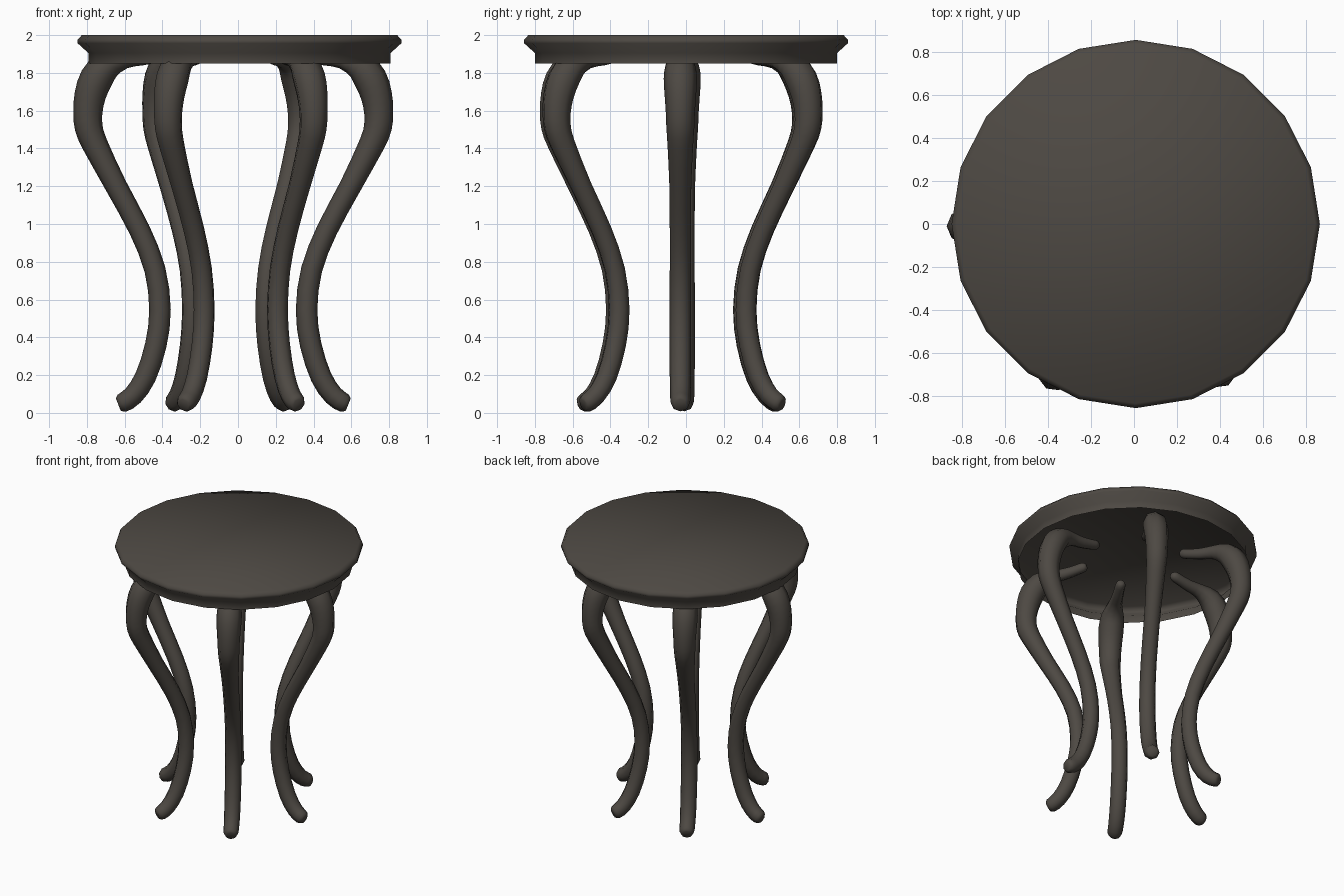
import bpy, bmesh, math
from mathutils import Vector

if "Cube" in bpy.data.objects:
    bpy.data.objects.remove(bpy.data.objects["Cube"])

wood = bpy.data.materials.new("dark wood")
wood.diffuse_color = (0.075, 0.066, 0.056, 1)
wood.use_nodes = True
wood.node_tree.nodes["Principled BSDF"].inputs["Base Color"].default_value = wood.diffuse_color


def loft(rings, name, angle, cap_start=True):
    """Skin a list of point rings, cap the ends and smooth the result."""
    bm = bmesh.new()
    loops = [[bm.verts.new(p) for p in ring] for ring in rings]
    n = len(loops[0])
    for a, b in zip(loops, loops[1:]):
        for i in range(n):
            j = (i + 1) % n
            bm.faces.new((a[i], a[j], b[j], b[i]))
    if cap_start:
        bm.faces.new(loops[0][::-1])
    bm.faces.new(loops[-1])
    if cap_start:
        bmesh.ops.recalc_face_normals(bm, faces=bm.faces)
    me = bpy.data.meshes.new(name)
    bm.to_mesh(me)
    bm.free()
    ob = bpy.data.objects.new(name, me)
    bpy.context.collection.objects.link(ob)
    me.materials.append(wood)
    bpy.context.view_layer.objects.active = ob
    ob.select_set(True)
    bpy.ops.object.shade_smooth_by_angle(angle=math.radians(angle))
    ob.select_set(False)


# Round top: 20 sides with a moulded edge, hollow underneath (radius, height)
edge = [(0.80, 1.85), (0.80, 1.905), (0.857, 1.957), (0.857, 1.975), (0.835, 2.0)]
top_rings = [[(0.008 + r * math.cos(k * math.pi / 10), r * math.sin(k * math.pi / 10), z)
              for k in range(20)] for r, z in edge]
loft(top_rings, "table_top", 75, cap_start=False)

# Leg centre line from inner tail down to the foot (distance out, height, thickness radius)
path = [(0.325, 1.912, 0.018), (0.345, 1.908, 0.034), (0.40, 1.895, 0.037), (0.48, 1.881, 0.041),
        (0.57, 1.874, 0.05), (0.665, 1.842, 0.078), (0.725, 1.77, 0.088), (0.758, 1.68, 0.083),
        (0.77, 1.59, 0.077), (0.765, 1.51, 0.074), (0.732, 1.42, 0.068), (0.62, 1.2, 0.058),
        (0.497, 0.97, 0.056), (0.415, 0.76, 0.056), (0.388, 0.546, 0.057), (0.41, 0.36, 0.057),
        (0.465, 0.19, 0.056), (0.53, 0.092, 0.054), (0.588, 0.052, 0.05), (0.608, 0.042, 0.032)]


def smooth(pts):
    """Add a curved midpoint between neighbouring path points."""
    v = [Vector(p) for p in pts]
    res = []
    for i in range(len(v) - 1):
        a, d = v[max(i - 1, 0)], v[min(i + 2, len(v) - 1)]
        res += [v[i], (v[i] + v[i + 1]) * 0.5625 - (a + d) * 0.0625]
    return res + [v[-1]]


line = smooth(path)


def leg(name, degrees, dx, dy):
    a = math.radians(degrees)
    out, side = Vector((math.cos(a), math.sin(a), 0)), Vector((-math.sin(a), math.cos(a), 0))
    rings = []
    for i, (r, z, t) in enumerate(line):
        p, q = line[max(i - 1, 0)], line[min(i + 1, len(line) - 1)]
        d = (q - p).xy.normalized()
        normal = out * d.y - Vector((0, 0, d.x))
        c = Vector((dx, dy, z)) + out * r
        rings.append([c + (normal * math.cos(k * math.pi / 4) + side * math.sin(k * math.pi / 4)) * t
                      for k in range(8)])
    loft(rings, name, 60)


# Six legs in a slightly uneven ring (angle, centre offset)
for name, deg, dx, dy in (("right_leg", 0, -0.025, -0.03), ("back_right_leg", 60, -0.047, -0.018),
                          ("back_left_leg", 120, -0.047, -0.032), ("left_leg", 180, -0.025, -0.01),
                          ("front_left_leg", 240, 0.015, -0.032), ("front_right_leg", 300, 0.015, -0.018)):
    leg(name, deg, dx, dy)
